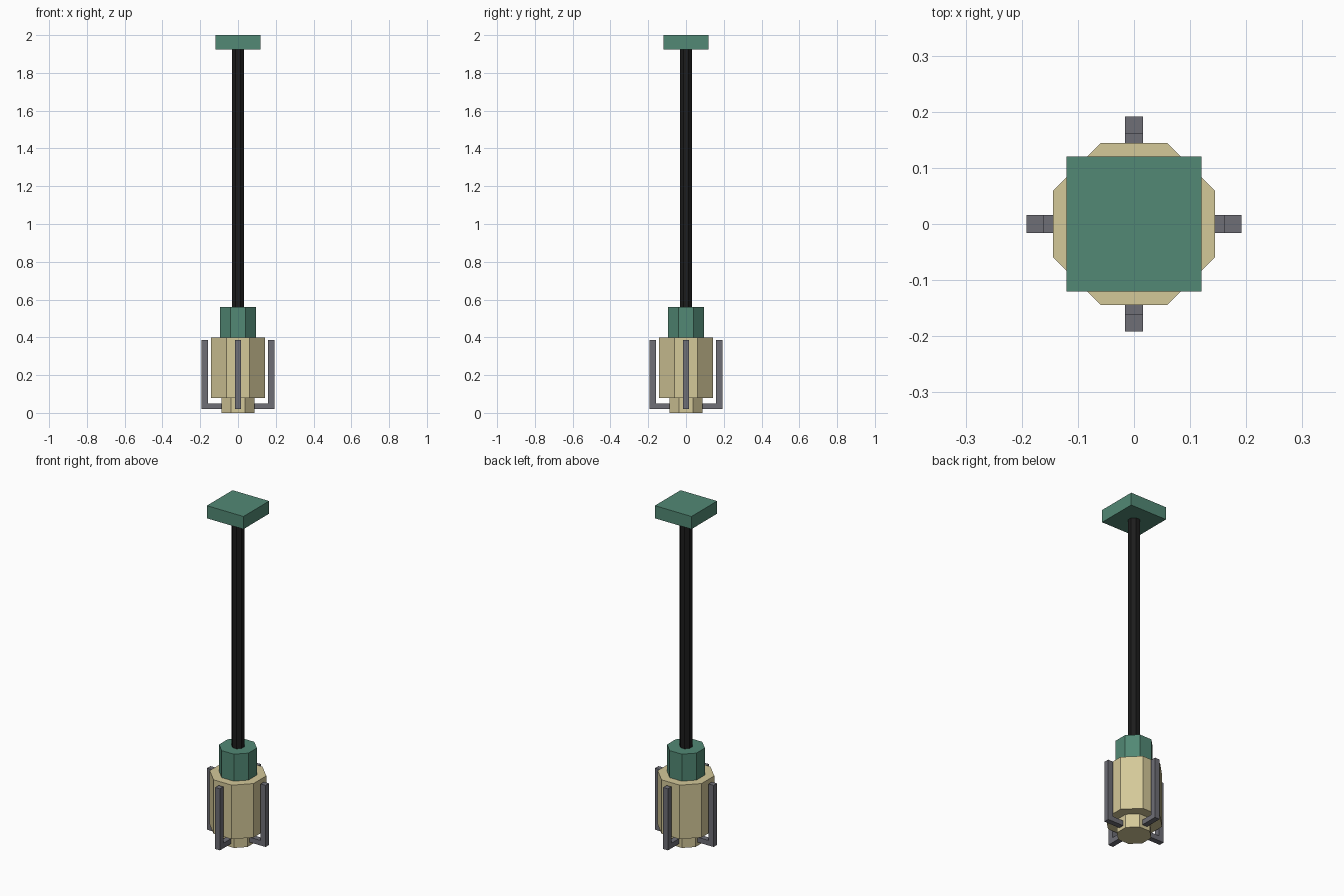
import bpy, bmesh, math
from mathutils import Matrix

if "Cube" in bpy.data.objects:
    bpy.data.objects.remove(bpy.data.objects["Cube"])


def material(name, rgb):
    def linear(c):
        c /= 255
        return c / 12.92 if c <= 0.04045 else ((c + 0.055) / 1.055) ** 2.4
    m = bpy.data.materials.new(name)
    m.diffuse_color = (*[linear(c) for c in rgb], 1)
    m.use_nodes = True
    m.node_tree.nodes["Principled BSDF"].inputs["Base Color"].default_value = m.diffuse_color
    return m


TEAL = material("teal", (82, 137, 117))
BEIGE = material("beige", (212, 200, 153))
GREY = material("slate grey", (110, 110, 118))
BLACK = material("black", (28, 28, 28))


def prism(name, points, depth, matrix, mat):
    """Extrude a flat outline along its local z."""
    bm = bmesh.new()
    face = bm.faces.new([bm.verts.new((x, y, 0)) for x, y in points])
    ext = bmesh.ops.extrude_face_region(bm, geom=[face])
    top = [v for v in ext["geom"] if isinstance(v, bmesh.types.BMVert)]
    bmesh.ops.translate(bm, verts=top, vec=(0, 0, depth))
    bmesh.ops.recalc_face_normals(bm, faces=bm.faces)
    bm.transform(matrix)
    mesh = bpy.data.meshes.new(name)
    bm.to_mesh(mesh)
    bm.free()
    mesh.materials.append(mat)
    obj = bpy.data.objects.new(name, mesh)
    bpy.context.collection.objects.link(obj)
    return obj


def column(name, sides, apothem, z0, z1, mat):
    """Upright regular prism with flats facing the axes."""
    r = apothem / math.cos(math.pi / sides)
    pts = [(r * math.cos((i + 0.5) * math.tau / sides),
            r * math.sin((i + 0.5) * math.tau / sides)) for i in range(sides)]
    return prism(name, pts, z1 - z0, Matrix.Translation((0, 0, z0)), mat)


# Central stack
column("base_foot", 8, 0.088, 0.0, 0.08, BEIGE)
column("body", 8, 0.144, 0.08, 0.40, BEIGE)
column("collar", 8, 0.096, 0.40, 0.56, TEAL)
column("rod", 8, 0.032, 0.56, 1.925, BLACK)
column("top_plate", 4, 0.12, 1.925, 2.0, TEAL)

# Four L-shaped prongs around the body
W = 0.032
profile = [(0.06, 0.02), (0.192, 0.02), (0.192, 0.385),
           (0.16, 0.385), (0.16, 0.05), (0.06, 0.05)]
stand = Matrix.Translation((0, W / 2, 0)) @ Matrix.Rotation(math.pi / 2, 4, "X")
for i in range(4):
    prism(f"prong_{i + 1}", profile, W,
          Matrix.Rotation(i * math.pi / 2, 4, "Z") @ stand, GREY)
